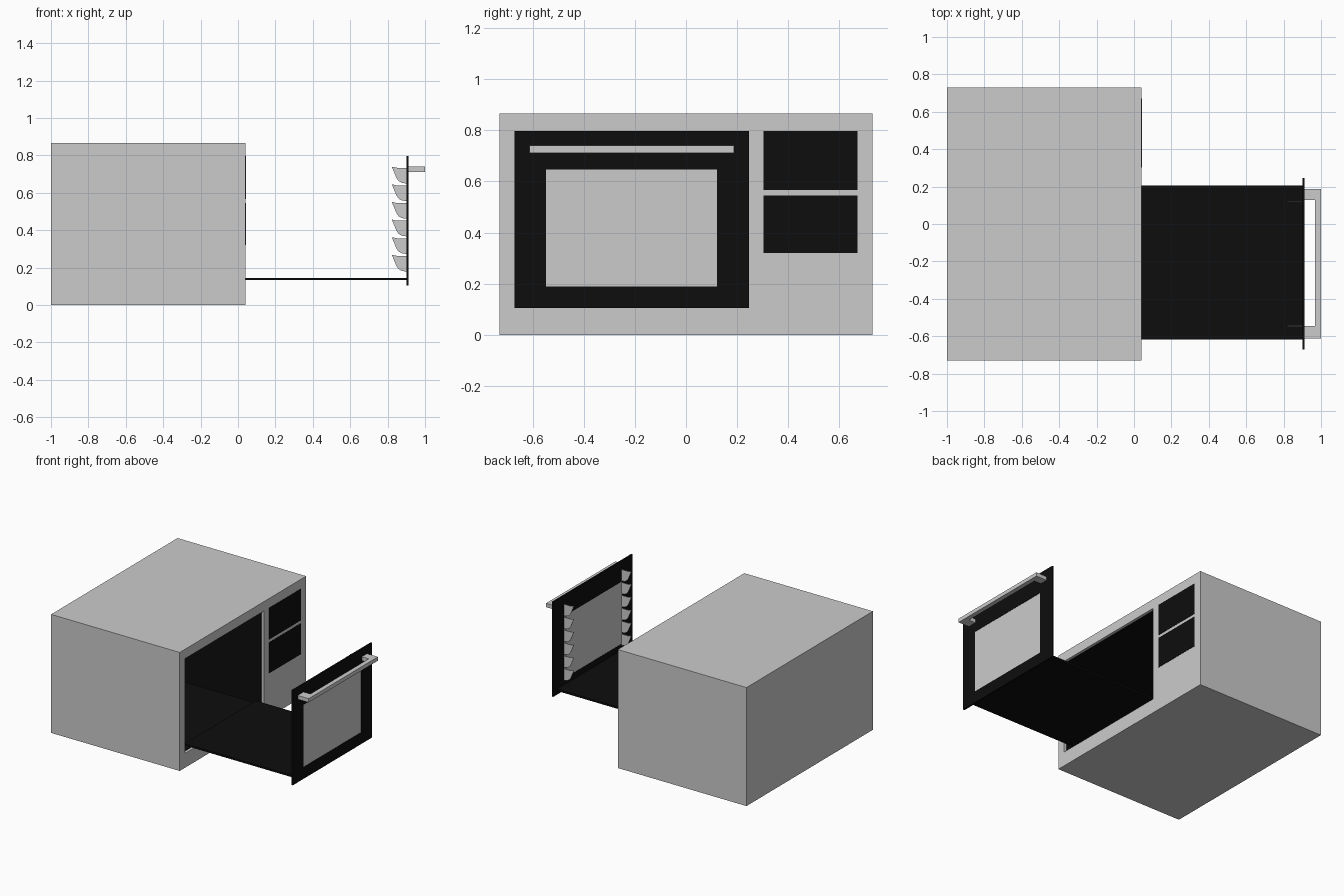
import bpy, bmesh

if "Cube" in bpy.data.objects:
    bpy.data.objects.remove(bpy.data.objects["Cube"])

black = bpy.data.materials.new("black_finish")
black.diffuse_color = (0.004, 0.004, 0.004, 1)
black.use_nodes = True
black.node_tree.nodes["Principled BSDF"].inputs["Base Color"].default_value = black.diffuse_color


def make(name, bm, mat=None):
    bmesh.ops.recalc_face_normals(bm, faces=bm.faces[:])
    mesh = bpy.data.meshes.new(name)
    bm.to_mesh(mesh)
    bm.free()
    ob = bpy.data.objects.new(name, mesh)
    bpy.context.collection.objects.link(ob)
    if mat:
        mesh.materials.append(mat)
    return ob


def box(name, x, y, z, mat=None):
    bm = bmesh.new()
    bmesh.ops.create_cube(bm, size=1)
    for v in bm.verts:
        v.co = [r[0] if c < 0 else r[1] for c, r in zip(v.co, (x, y, z))]
    return make(name, bm, mat)


def plate(name, profile, y0, y1, mat=None):
    # xz outline pulled along y
    bm = bmesh.new()
    f = bm.faces.new([bm.verts.new((x, y0, z)) for x, z in profile])
    ext = bmesh.ops.extrude_face_region(bm, geom=[f])["geom"]
    bmesh.ops.translate(bm, vec=(0, y1 - y0, 0),
                        verts=[v for v in ext if isinstance(v, bmesh.types.BMVert)])
    return make(name, bm, mat)


FACE = 0.04
Y0, Y1 = -0.67, 0.243
Z0, Z1 = 0.105, 0.797

# Oven housing with a deep opening for the drawer
housing = box("housing", (-1, FACE), (-0.73, 0.73), (0, 0.866))
cutter = box("opening_cutter", (-0.86, 0.2), (Y0, Y1), (Z0, Z1))
cutter.hide_render = True
cutter.hide_viewport = True
cut = housing.modifiers.new("opening", 'BOOLEAN')
cut.operation = 'DIFFERENCE'
cut.solver = 'EXACT'
cut.object = cutter

# Black cavity liner, open towards the door
t = 0.004
box("liner_back", (-0.86, -0.86 + t), (Y0, Y1), (Z0, Z1), black)
box("liner_floor", (-0.86, 0.02), (Y0, Y1), (Z0, Z0 + t), black)
box("liner_ceiling", (-0.86, 0.02), (Y0, Y1), (Z1 - t, Z1), black)
box("liner_left", (-0.86, 0.02), (Y0, Y0 + t), (Z0, Z1), black)
box("liner_right", (-0.86, 0.02), (Y1 - t, Y1), (Z0, Z1), black)

# Control panels
box("upper_panel", (0.035, 0.042), (0.303, 0.67), (0.567, 0.797), black)
box("lower_panel", (0.035, 0.042), (0.303, 0.67), (0.32, 0.545), black)

# Pulled-out drawer floor
box("drawer_floor", (0.0, 0.902), (-0.618, 0.205), (0.133, 0.146), black)

# Door frame and window
DX = (0.9, 0.912)
WY, WZ = (-0.548, 0.122), (0.19, 0.646)
box("door_left_stile", DX, (Y0, WY[0]), (Z0, Z1), black)
box("door_right_stile", DX, (WY[1], 0.247), (Z0, Z1), black)
box("door_bottom_rail", DX, WY, (Z0, WZ[0]), black)
box("door_top_rail", DX, WY, (WZ[1], Z1), black)
box("door_window", (0.902, 0.91), WY, WZ)

# Handle: bar with two end posts
HZ = (0.712, 0.74)
box("handle_bar", (0.967, 1.0), (-0.612, 0.188), HZ)
for side, y in (("left", (-0.612, -0.545)), ("right", (0.128, 0.188))):
    box("handle_post_" + side, (0.912, 0.967), y, HZ)

# Shelf hooks in two columns on the inside of the door
hook = [(0.822, 0), (0.85, -0.006), (0.9, -0.006), (0.9, -0.09),
        (0.875, -0.086), (0.858, -0.076), (0.847, -0.06)]
for side, y in (("left", -0.545), ("right", 0.119)):
    for i in range(6):
        top = 0.74 - i * 0.0942
        plate(f"hook_{side}_{i + 1}", [(x, top + z) for x, z in hook],
              y - 0.002, y + 0.002)
